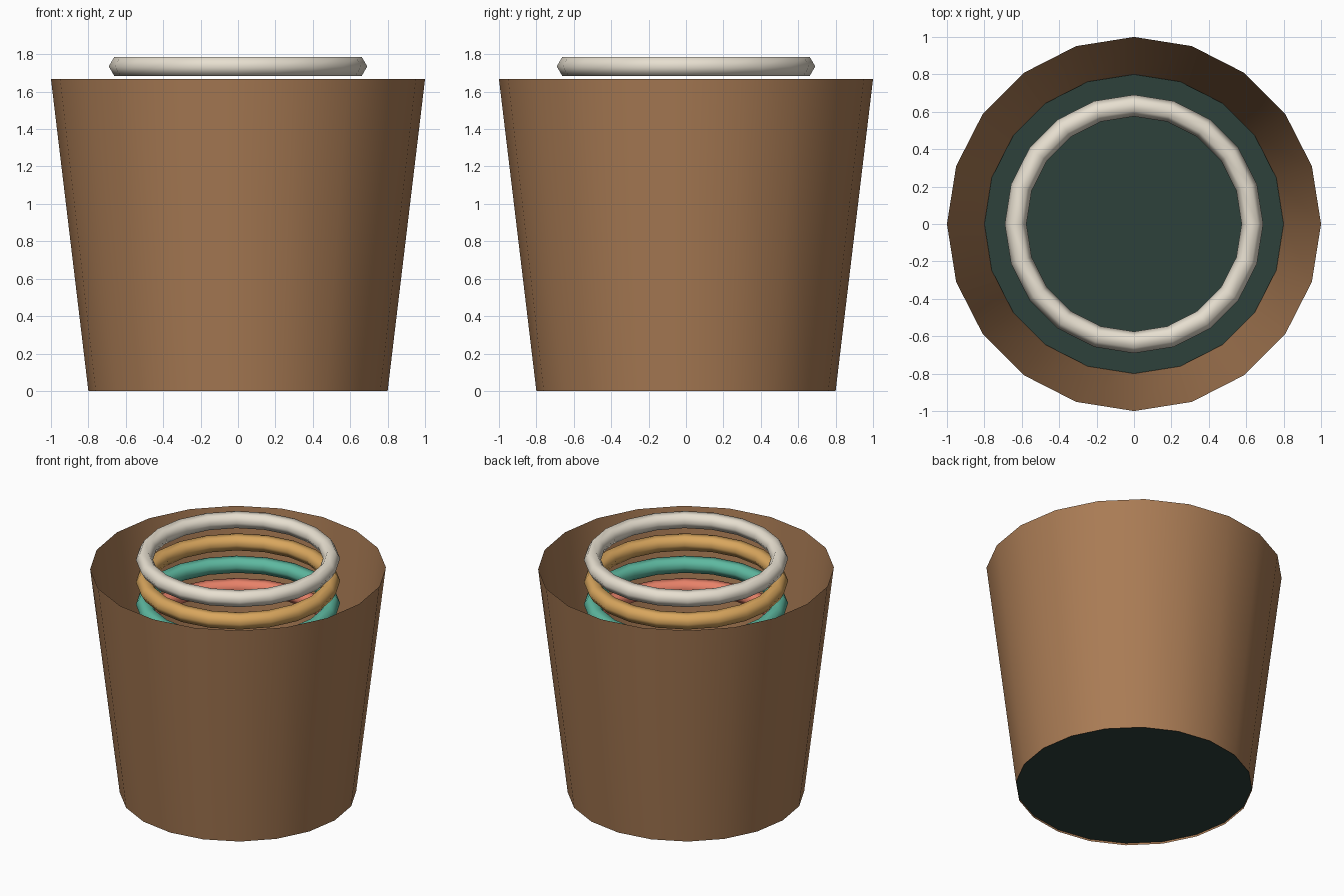
import bpy
import math

if "Cube" in bpy.data.objects:
    bpy.data.objects.remove(bpy.data.objects["Cube"])

SIDES = 20


def paint(obj, name, rgb):
    mat = bpy.data.materials.new(name)
    mat.diffuse_color = (*rgb, 1)
    mat.use_nodes = True
    mat.node_tree.nodes["Principled BSDF"].inputs["Base Color"].default_value = mat.diffuse_color
    obj.data.materials.append(mat)


# Tapered thin-walled bucket, open at both ends
bpy.ops.mesh.primitive_cone_add(vertices=SIDES, radius1=0.8, radius2=1.0, depth=1.667,
                                end_fill_type='NOTHING', location=(0, 0, 1.667 / 2))
bucket = bpy.context.object
bucket.name = "bucket_wall"
bpy.ops.object.shade_smooth_by_angle(angle=math.radians(40))
paint(bucket, "brown", (0.40, 0.20, 0.09))

# Dark floor, set just above the lower rim
bpy.ops.mesh.primitive_circle_add(vertices=SIDES, radius=0.8, fill_type='NGON',
                                  location=(0, 0, 0.015))
floor = bpy.context.object
floor.name = "bucket_floor"
paint(floor, "dark_green", (0.026, 0.053, 0.044))

# Stack of coloured rings, bottom to top
rings = [("coral", (0.80, 0.22, 0.14)),
         ("teal", (0.11, 0.48, 0.35)),
         ("ochre", (0.69, 0.38, 0.11)),
         ("cream", (0.80, 0.74, 0.63))]
for i, (name, rgb) in enumerate(rings):
    bpy.ops.mesh.primitive_torus_add(major_segments=SIDES, minor_segments=6,
                                     major_radius=0.633, minor_radius=0.058,
                                     location=(0, 0, 1.235 + i * 0.1667))
    ring = bpy.context.object
    ring.name = "ring_" + name
    bpy.ops.object.shade_smooth()
    paint(ring, name, rgb)
